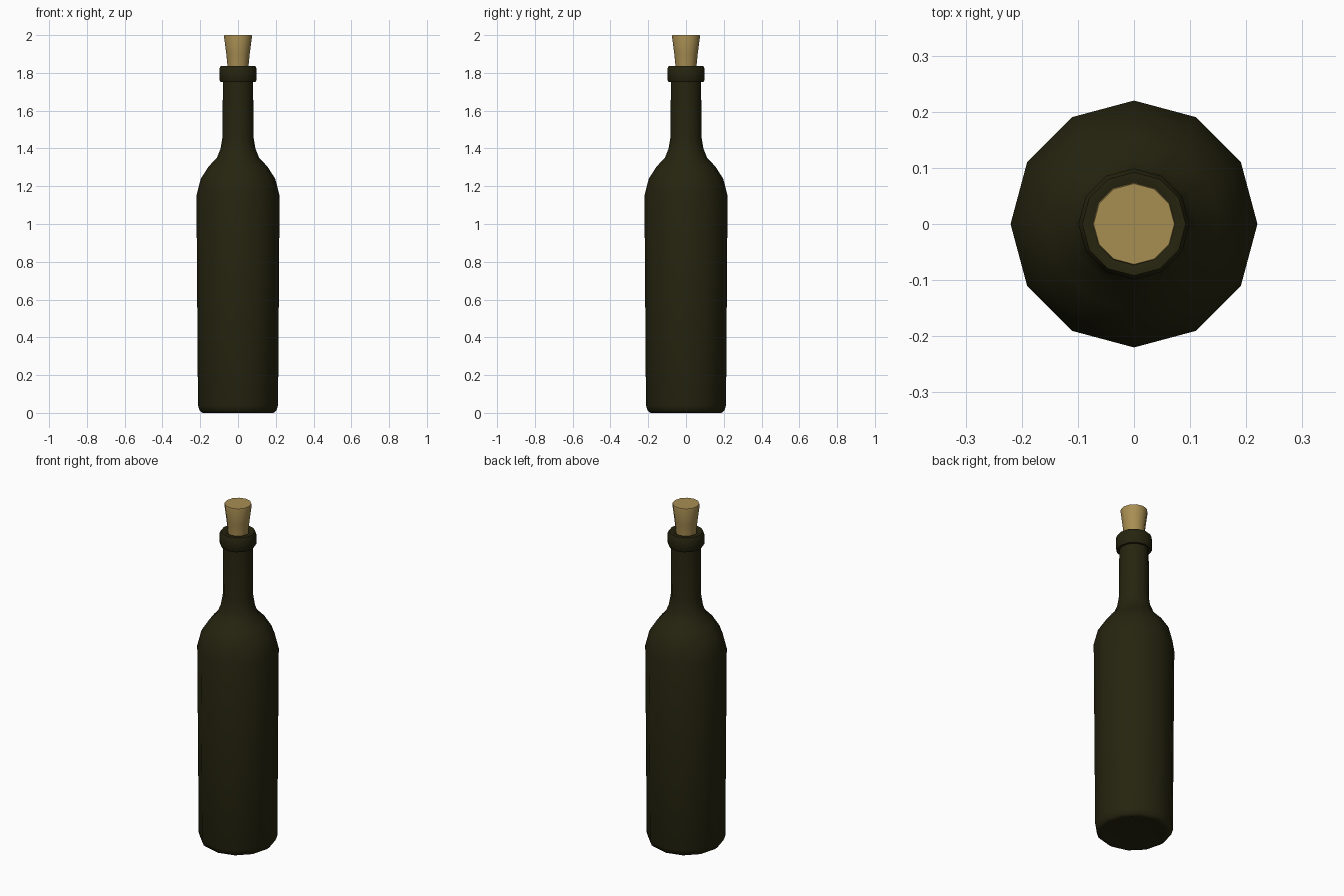
import bpy, bmesh, math

if "Cube" in bpy.data.objects:
    bpy.data.objects.remove(bpy.data.objects["Cube"])

SIDES = 12


def material(name, rgb):
    m = bpy.data.materials.new(name)
    m.diffuse_color = (*rgb, 1)
    m.use_nodes = True
    m.node_tree.nodes["Principled BSDF"].inputs["Base Color"].default_value = m.diffuse_color
    return m


def lathe(name, profile, mat, angle):
    """Revolve (radius, height) points round z; a radius of 0 closes the end."""
    bm = bmesh.new()
    rings = []
    for r, z in profile:
        if r == 0:
            rings.append([bm.verts.new((0, 0, z))] * SIDES)
        else:
            rings.append([bm.verts.new((r * math.cos(math.tau * i / SIDES),
                                        r * math.sin(math.tau * i / SIDES), z))
                          for i in range(SIDES)])
    for a, b in zip(rings, rings[1:]):
        for i in range(SIDES):
            j = (i + 1) % SIDES
            bm.faces.new(list(dict.fromkeys((a[i], a[j], b[j], b[i]))))
    bmesh.ops.recalc_face_normals(bm, faces=bm.faces)
    me = bpy.data.meshes.new(name)
    bm.to_mesh(me)
    bm.free()
    me.materials.append(mat)
    ob = bpy.data.objects.new(name, me)
    bpy.context.collection.objects.link(ob)
    bpy.ops.object.select_all(action='DESELECT')
    ob.select_set(True)
    bpy.context.view_layer.objects.active = ob
    bpy.ops.object.shade_smooth_by_angle(angle=math.radians(angle))
    return ob


glass = material("dark_olive_glass", (0.019, 0.018, 0.005))
cork = material("cork_tan", (0.39, 0.27, 0.085))

# Body, shoulder and neck
lathe("bottle_body", [(0, 0.005), (0.17, 0.005), (0.188, 0.0), (0.203, 0.012), (0.212, 0.04),
                      (0.22, 1.15), (0.197, 1.24), (0.155, 1.305), (0.112, 1.35),
                      (0.092, 1.40), (0.082, 1.46), (0.08, 1.77)], glass, 60)

# Rounded lip with a mouth that holds the cork
lathe("bottle_lip", [(0.078, 1.752), (0.092, 1.752), (0.099, 1.764), (0.099, 1.822),
                     (0.092, 1.836), (0.066, 1.836), (0.056, 1.825), (0.056, 1.78)], glass, 60)

# Tapered stopper
lathe("cork_stopper", [(0, 1.78), (0.054, 1.78), (0.056, 1.84), (0.062, 1.90),
                       (0.074, 1.992), (0.072, 2.0), (0, 2.0)], cork, 50)
